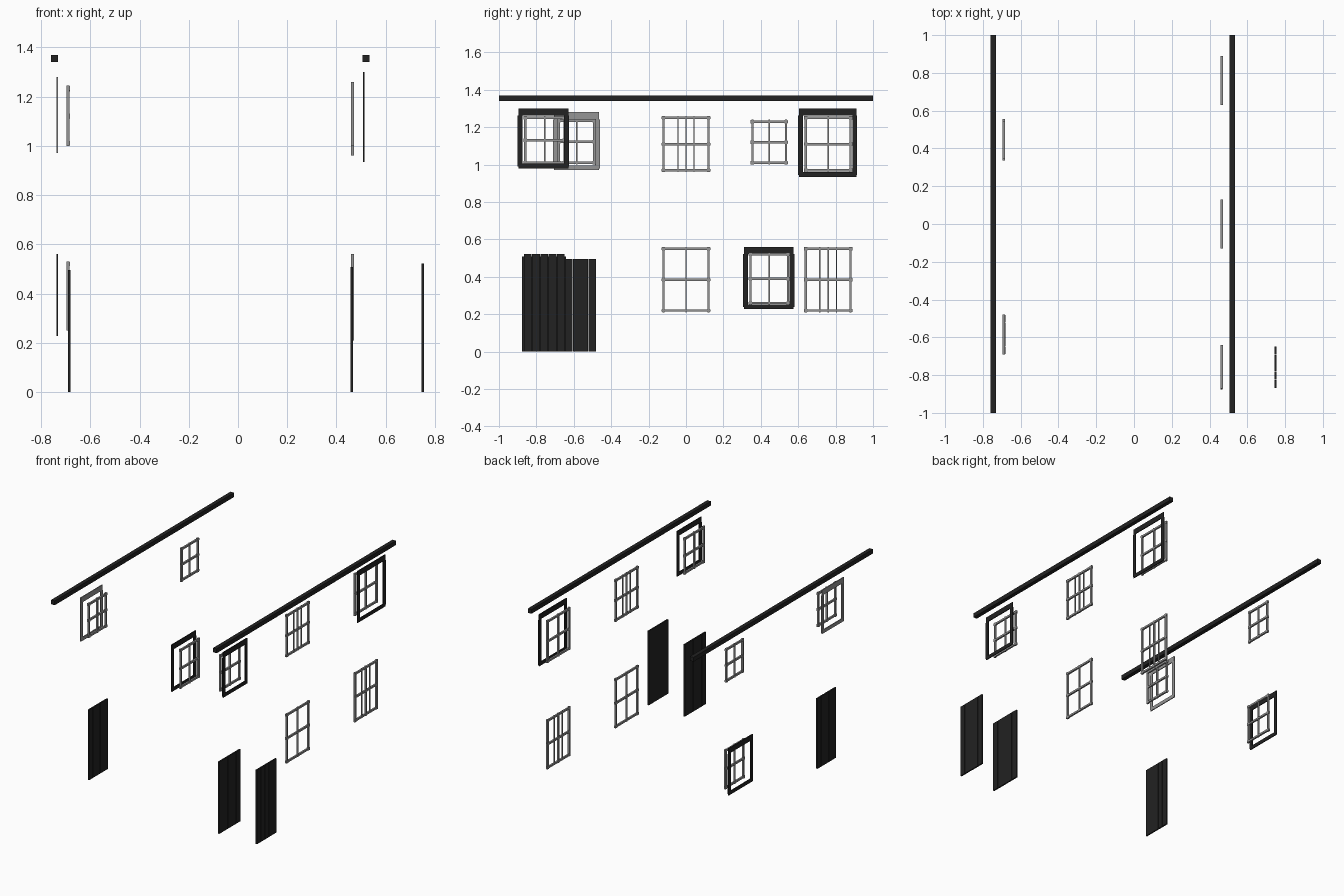
import bpy
import bmesh
from mathutils import Matrix, Vector

cube = bpy.data.objects.get("Cube")
if cube:
    bpy.data.objects.remove(cube, do_unlink=True)


def material(name, value):
    mat = bpy.data.materials.new(name)
    mat.use_nodes = True
    color = (value, value, value, 1)
    mat.diffuse_color = color
    mat.node_tree.nodes["Principled BSDF"].inputs["Base Color"].default_value = color
    return mat


DARK = material("charcoal paint", 0.016)
GREY = material("grey metal", 0.3)


def build(name, boxes, mat):
    """One object from boxes given as (low corner, high corner)."""
    bm = bmesh.new()
    for low, high in boxes:
        low, high = Vector(low), Vector(high)
        place = Matrix.Translation((low + high) / 2) @ Matrix.Diagonal((*(high - low), 1))
        bmesh.ops.create_cube(bm, size=1, matrix=place)
    mesh = bpy.data.meshes.new(name)
    bm.to_mesh(mesh)
    bm.free()
    mesh.materials.append(mat)
    obj = bpy.data.objects.new(name, mesh)
    bpy.context.collection.objects.link(obj)


def grille(name, x, y0, y1, z0, z1, extra=0):
    """Four-pane window bars with square knobs where the outer bars cross."""
    h, t = 0.006, 0.0065
    ym, zm = (y0 + y1) / 2, (z0 + z1) / 2
    left, right, bottom, top = y0 + 0.01, y1 - 0.01, z0 + 0.01, z1 - 0.01
    boxes = []
    for y, w in ((left, h), (ym, 0.004), (right, h)):
        boxes.append(((x - h, y - w, z0), (x + h, y + w, z1)))
    for z in (bottom, zm, top):
        boxes.append(((x - h, y0, z - t), (x + h, y1, z + t)))
        for y in (left, right):
            boxes.append(((x - t, y - 0.009, z - 0.009), (x + t, y + 0.009, z + 0.009)))
    # Slim extra uprights either side of the middle bar
    if extra:
        for y in (ym - extra, ym + extra):
            boxes.append(((x - 0.004, y - 0.003, z0), (x + 0.004, y + 0.003, z1)))
    build(name, boxes, GREY)


def surround(name, x, y0, y1, z0, z1, mat):
    """Thin flat trim with a deep lintel, two posts and a sill."""
    a, b = x - 0.003, x + 0.003
    build(name, [
        ((a, y0 + 0.004, z1 - 0.038), (b, y1 - 0.004, z1)),
        ((a, y0, z0 + 0.01), (b, y0 + 0.026, z1 - 0.038)),
        ((a, y1 - 0.026, z0 + 0.01), (b, y1, z1 - 0.038)),
        ((a, y0 + 0.004, z0), (b, y1 - 0.004, z0 + 0.025)),
    ], mat)


def door(name, x, y0, y1, height):
    """Five upright planks with hairline gaps."""
    step = (y1 - y0) / 5
    build(name, [((x - 0.005, y0 + i * step + 0.001, 0),
                  (x + 0.005, y0 + (i + 1) * step - 0.001, height))
                 for i in range(5)], DARK)


# Long eaves beams
for name, x in (("right_beam", -0.745), ("left_beam", 0.52)):
    build(name, [((x - 0.014, -1, 1.34), (x + 0.014, 1, 1.37))], DARK)

# Window bars on the left side
LEFT = 0.465
grille("left_upper_front_grille", LEFT, -0.87, -0.64, 1.0, 1.26)
grille("left_upper_middle_grille", LEFT, -0.13, 0.13, 0.96, 1.26, 0.043)
grille("left_upper_rear_grille", LEFT, 0.63, 0.89, 0.96, 1.26)
grille("left_lower_middle_grille", LEFT, -0.13, 0.13, 0.21, 0.56)
grille("left_lower_rear_grille", LEFT, 0.63, 0.89, 0.21, 0.56, 0.045)

# Window bars on the right side
RIGHT = -0.69
grille("right_upper_front_grille", RIGHT, -0.69, -0.48, 1.0, 1.245)
grille("right_upper_rear_grille", RIGHT, 0.345, 0.545, 1.0, 1.24)
grille("right_lower_rear_grille", RIGHT, 0.335, 0.555, 0.25, 0.53)

# Window surrounds
surround("left_front_surround", 0.51, -0.9, -0.625, 0.98, 1.3, DARK)
surround("left_rear_surround", 0.51, 0.6, 0.915, 0.935, 1.3, DARK)
surround("right_front_surround", -0.735, -0.71, -0.46, 0.97, 1.28, GREY)
surround("right_rear_surround", -0.735, 0.305, 0.58, 0.228, 0.56, DARK)

# Doors
door("porch_door", 0.75, -0.868, -0.648, 0.523)
door("left_door", 0.463, -0.878, -0.64, 0.508)
door("right_door", -0.685, -0.69, -0.48, 0.496)
